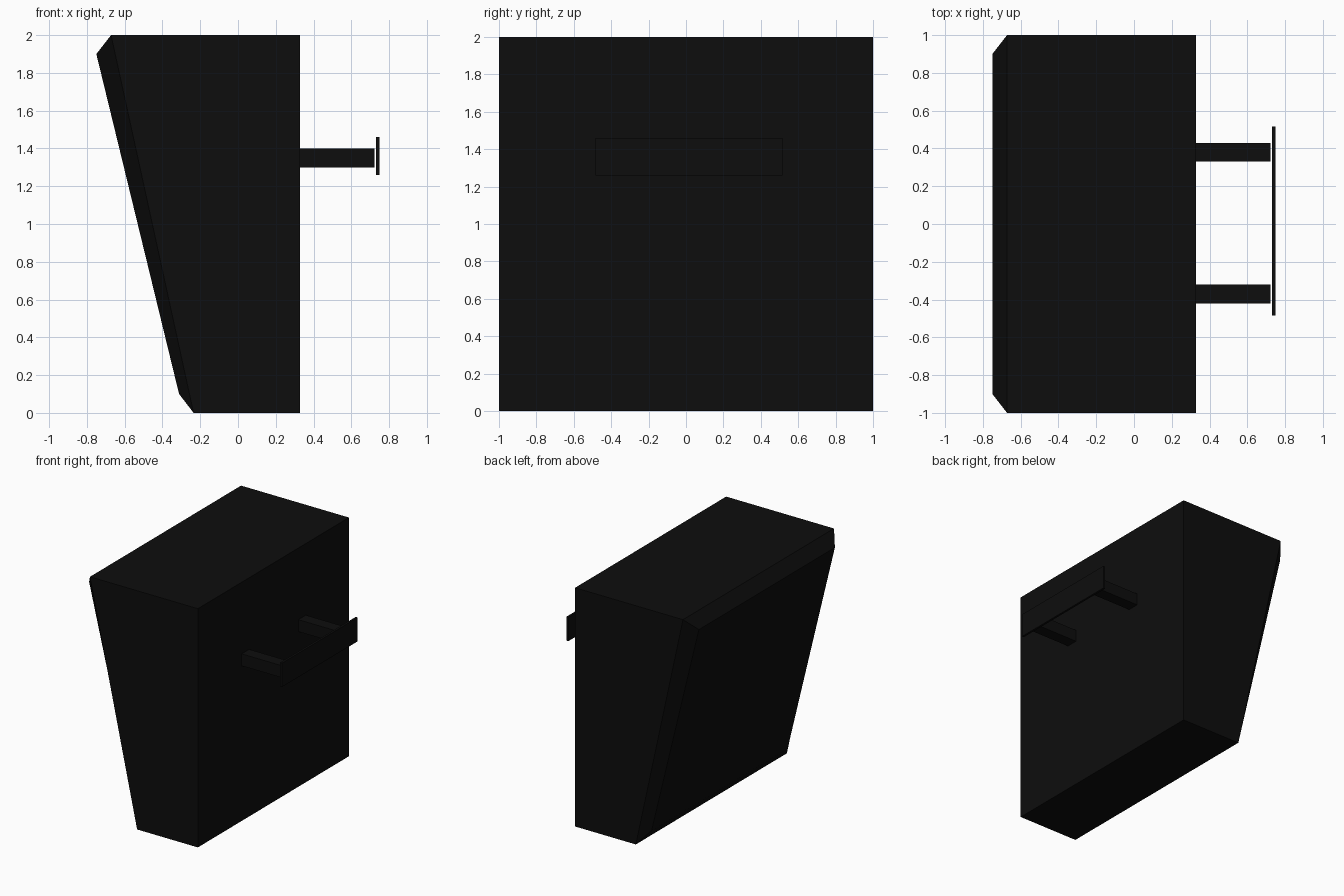
import bpy, bmesh
from mathutils import Vector

if "Cube" in bpy.data.objects:
    bpy.data.objects.remove(bpy.data.objects["Cube"])

black = bpy.data.materials.new("black")
black.diffuse_color = (0.004, 0.004, 0.004, 1)
black.use_nodes = True
black.node_tree.nodes["Principled BSDF"].inputs["Base Color"].default_value = black.diffuse_color


def finish(bm, name):
    bmesh.ops.recalc_face_normals(bm, faces=bm.faces)
    mesh = bpy.data.meshes.new(name)
    bm.to_mesh(mesh)
    bm.free()
    mesh.materials.append(black)
    obj = bpy.data.objects.new(name, mesh)
    bpy.context.collection.objects.link(obj)
    return obj


def box(name, lo, hi):
    lo, hi = Vector(lo), Vector(hi)
    bm = bmesh.new()
    bmesh.ops.create_cube(bm, size=1)
    bmesh.ops.scale(bm, vec=hi - lo, verts=bm.verts)
    bmesh.ops.translate(bm, vec=(lo + hi) / 2, verts=bm.verts)
    return finish(bm, name)


# Wedge-shaped body: flat mounting face, sloping side ending in a bevelled panel
# Each ring: (half width, bottom x, bottom z, top x, top z)
bm = bmesh.new()
rings = []
for w, xb, zb, xt, zt in [(1, 0.328, 0, 0.328, 2),
                          (1, -0.235, 0, -0.672, 2),
                          (0.9, -0.312, 0.1, -0.75, 1.9)]:
    rings.append([bm.verts.new(c) for c in
                  [(xb, -w, zb), (xb, w, zb), (xt, w, zt), (xt, -w, zt)]])
for a, b in zip(rings, rings[1:]):
    for i in range(4):
        j = (i + 1) % 4
        bm.faces.new((a[i], a[j], b[j], b[i]))
bm.faces.new(rings[0])
bm.faces.new(rings[-1])
finish(bm, "body")

# Two arms reaching towards the mounting plate
for name, y in (("front_arm", -0.37), ("back_arm", 0.38)):
    box(name, (0.328, y - 0.05, 1.30), (0.722, y + 0.05, 1.40))

# Thin mounting plate
box("mounting_plate", (0.73, -0.485, 1.26), (0.748, 0.515, 1.46))
